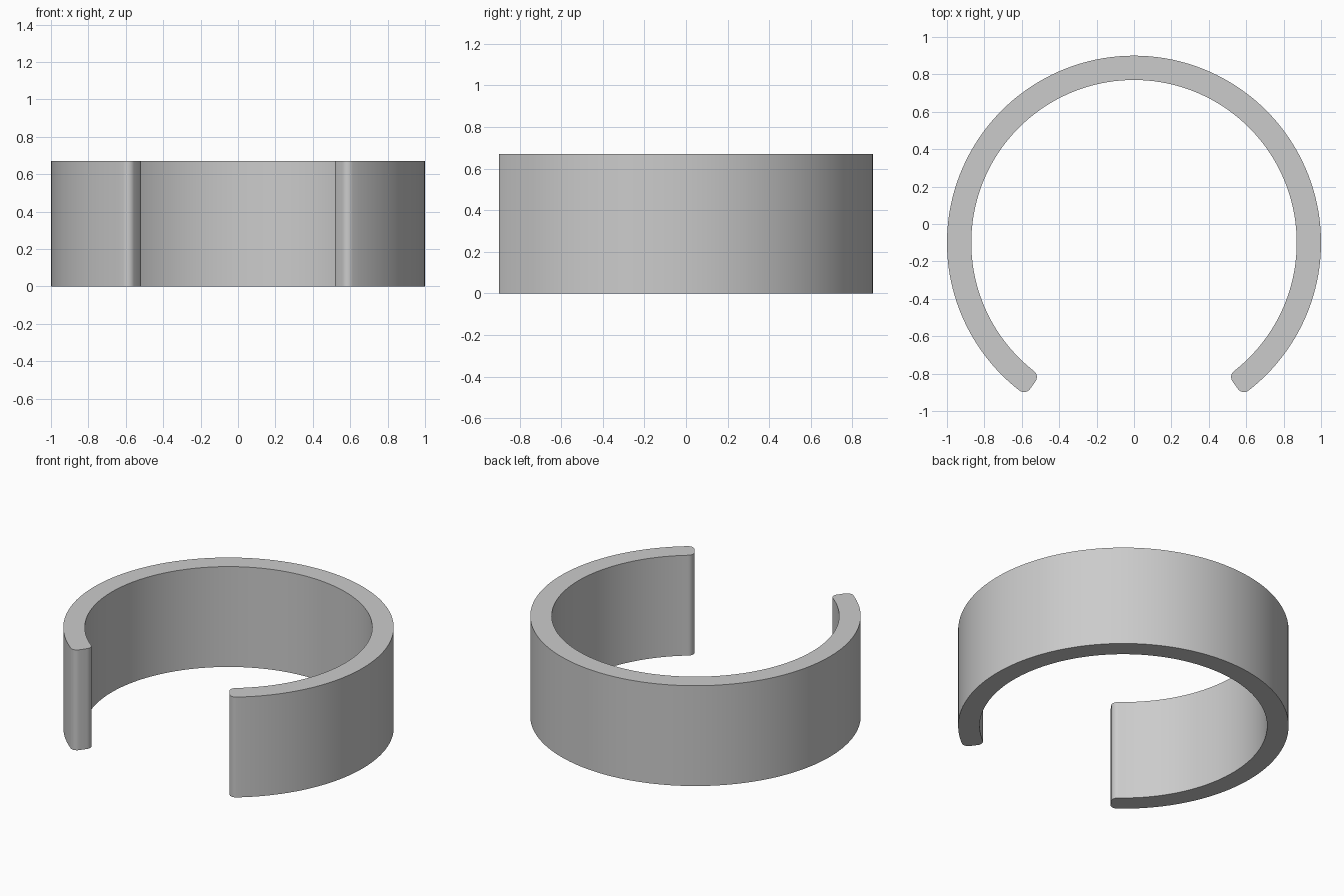
import bpy, bmesh, math

if "Cube" in bpy.data.objects:
    bpy.data.objects.remove(bpy.data.objects["Cube"])

OUTER, INNER, HEIGHT = 1.0, 0.87, 0.67
CENTRE_Y = -0.1
END = math.radians(35.4)    # half of the gap, measured from the front
ROUND = 0.04                # corner radius of the tips
STEPS, CORNER = 120, 8


def polar(r, a):
    """Point at angle a, measured from the front (-y) towards +x."""
    return (r * math.sin(a), CENTRE_Y - r * math.cos(a))


def corner(r, start):
    """Quarter round on the right tip, swept a quarter turn clockwise from start."""
    a = END + math.asin(ROUND / r)
    cx, cy = polar(r, a)
    return [(cx + ROUND * math.cos(start - t), cy + ROUND * math.sin(start - t))
            for t in (math.pi / 2 * i / CORNER for i in range(CORNER + 1))]


def arc(r, rc):
    """Points between the two rounded tips, right to left around the back."""
    a = END + math.asin(ROUND / rc)
    return [polar(r, a + (2 * math.pi - 2 * a) * i / STEPS) for i in range(1, STEPS)]


# Open ring profile: outer arc, left tip, inner arc, right tip
r_out, r_in = OUTER - ROUND, INNER + ROUND
radial = END - math.pi / 2
tip = corner(r_out, radial + 0.04) + corner(r_in, radial - math.pi / 2)
left_tip = [(-x, y) for x, y in tip]
profile = arc(OUTER, r_out) + left_tip + arc(INNER, r_in)[::-1] + tip[::-1]

# Extrude the profile to the band height
bm = bmesh.new()
base = bm.faces.new([bm.verts.new((x, y, 0)) for x, y in profile])
result = bmesh.ops.extrude_face_region(bm, geom=[base], use_keep_orig=True)
top = [v for v in result["geom"] if isinstance(v, bmesh.types.BMVert)]
bmesh.ops.translate(bm, verts=top, vec=(0, 0, HEIGHT))
bmesh.ops.recalc_face_normals(bm, faces=bm.faces)
mesh = bpy.data.meshes.new("open_band")
bm.to_mesh(mesh)
bm.free()

band = bpy.data.objects.new("open_band", mesh)
bpy.context.collection.objects.link(band)

grey = bpy.data.materials.new("grey")
grey.diffuse_color = (0.6, 0.6, 0.6, 1)
grey.use_nodes = True
grey.node_tree.nodes["Principled BSDF"].inputs["Base Color"].default_value = grey.diffuse_color
mesh.materials.append(grey)

bpy.context.view_layer.objects.active = band
band.select_set(True)
bpy.ops.object.shade_smooth_by_angle(angle=math.radians(30))
